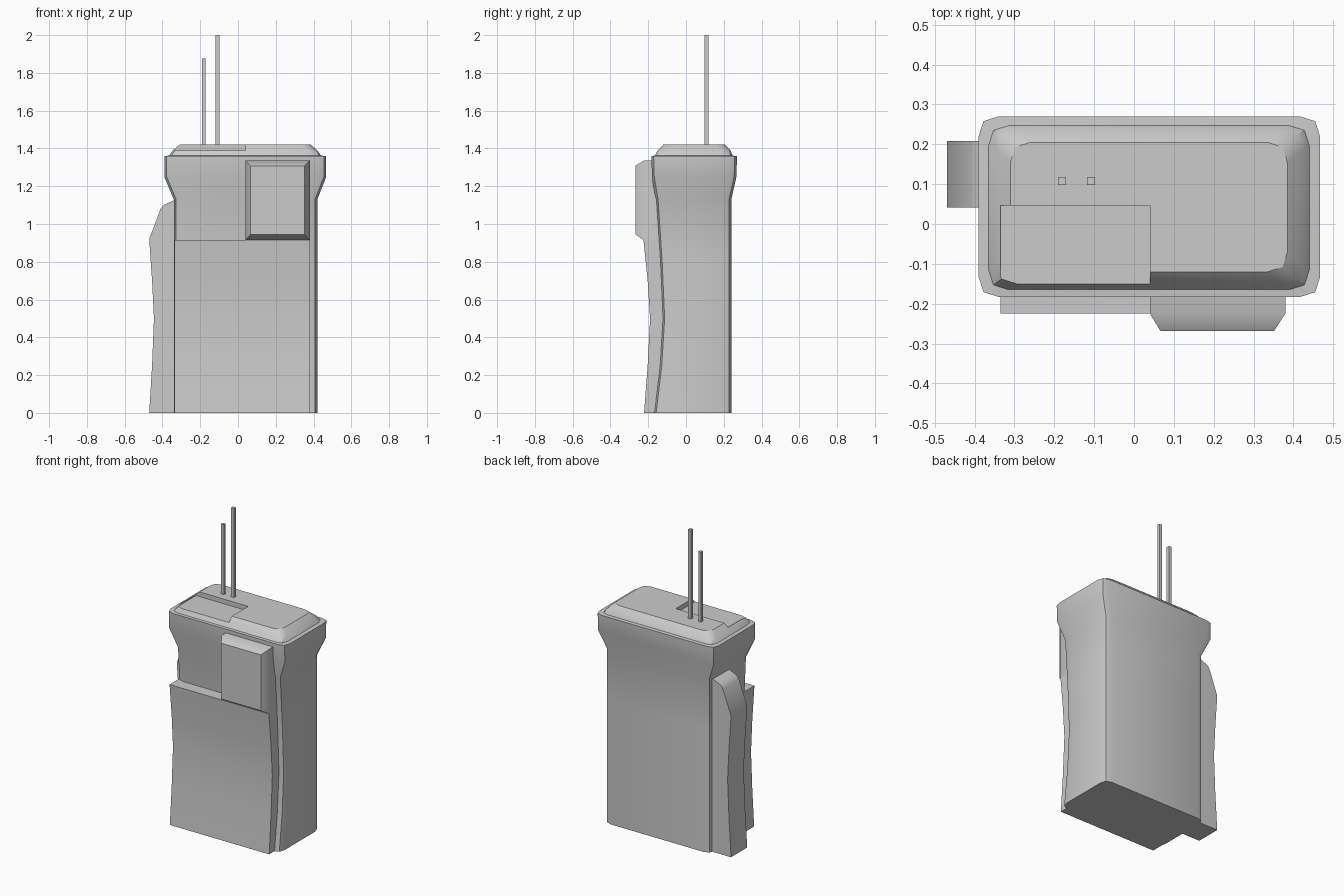
import bpy, bmesh, math

if "Cube" in bpy.data.objects:
    bpy.data.objects.remove(bpy.data.objects["Cube"])


def make(name, verts, faces, smooth=35):
    me = bpy.data.meshes.new(name)
    me.from_pydata(verts, [], faces)
    bm = bmesh.new()
    bm.from_mesh(me)
    bmesh.ops.recalc_face_normals(bm, faces=bm.faces)
    bm.to_mesh(me)
    bm.free()
    ob = bpy.data.objects.new(name, me)
    bpy.context.collection.objects.link(ob)
    if smooth:
        bpy.ops.object.select_all(action='DESELECT')
        ob.select_set(True)
        bpy.context.view_layer.objects.active = ob
        bpy.ops.object.shade_smooth_by_angle(angle=math.radians(smooth))
    return ob


def loft(name, rings, smooth=35):
    n = len(rings[0])
    verts = [p for r in rings for p in r]
    faces = [list(range(n)), list(range(len(verts) - n, len(verts)))]
    for k in range(len(rings) - 1):
        for i in range(n):
            j = (i + 1) % n
            faces.append([k * n + i, k * n + j, (k + 1) * n + j, (k + 1) * n + i])
    return make(name, verts, faces, smooth)


def rounded(z, x0, x1, y0, y1, c=0.05, m=0.012):
    return [(x, y, z) for x, y in (
        (x0 + c, y0), (x1 - c, y0), (x1 - m, y0 + m), (x1, y0 + c),
        (x1, y1 - c), (x1 - m, y1 - m), (x1 - c, y1), (x0 + c, y1),
        (x0 + m, y1 - m), (x0, y1 - c), (x0, y0 + c), (x0 + m, y0 + m))]


def box(name, x0, x1, y0, y1, z0, z1):
    return loft(name, [[(x0, y0, z), (x1, y0, z), (x1, y1, z), (x0, y1, z)]
                       for z in (z0, z1)], 0)


# Casing: waisted front, flared head, stepped cap
body = loft("body", [
    rounded(0.0, -.34, .42, -.17, .24),
    rounded(0.25, -.34, .42, -.14, .24),
    rounded(0.50, -.34, .42, -.125, .24),
    rounded(0.80, -.34, .42, -.138, .24),
    rounded(1.13, -.34, .42, -.16, .24),
    rounded(1.25, -.39, .467, -.18, .267),
    rounded(1.36, -.39, .467, -.183, .27),
    rounded(1.362, -.365, .44, -.165, .247),
    rounded(1.39, -.345, .42, -.15, .235),
    rounded(1.42, -.31, .385, -.12, .205)])

# Shallow recess in the front left of the cap
cutter = box("recess_cutter", -.335, .04, -.3, .047, 1.39, 1.6)
cutter.hide_render = True
cutter.hide_viewport = True
mod = body.modifiers.new("recess", 'BOOLEAN')
mod.object = cutter
mod.operation = 'DIFFERENCE'
mod.solver = 'EXACT'

# Curved front panel
front = [(0, -.222), (.25, -.203), (.5, -.19), (.7, -.203), (.915, -.225)]
loft("front_panel", [[(-.335, y, z), (.38, y, z), (.38, -.08, z), (-.335, -.08, z)]
                     for z, y in front])

# Raised chamfered block at the upper right of the panel
loft("speaker_block", [
    [(x0, y, z0), (x1, y, z0), (x1, y, z1), (x0, y, z1)]
    for y, x0, x1, z0, z1 in ((-.10, .04, .38, .915, 1.335),
                              (-.225, .04, .38, .915, 1.335),
                              (-.268, .066, .352, .945, 1.308))])

# Curved grip on the left side
side = [(-.30, 0), (-.47, 0), (-.455, .25), (-.445, .5), (-.455, .7),
        (-.47, .92), (-.41, 1.08), (-.395, 1.1), (-.34, 1.125), (-.30, 1.125)]
loft("side_grip", [[(x, y, z) for x, z in side] for y in (.042, .208)])

# Square antennas
for name, x, top in (("short_antenna", -.181, 1.875), ("long_antenna", -.108, 2.0)):
    box(name, x - .01, x + .01, .098, .118, 1.38, top)
